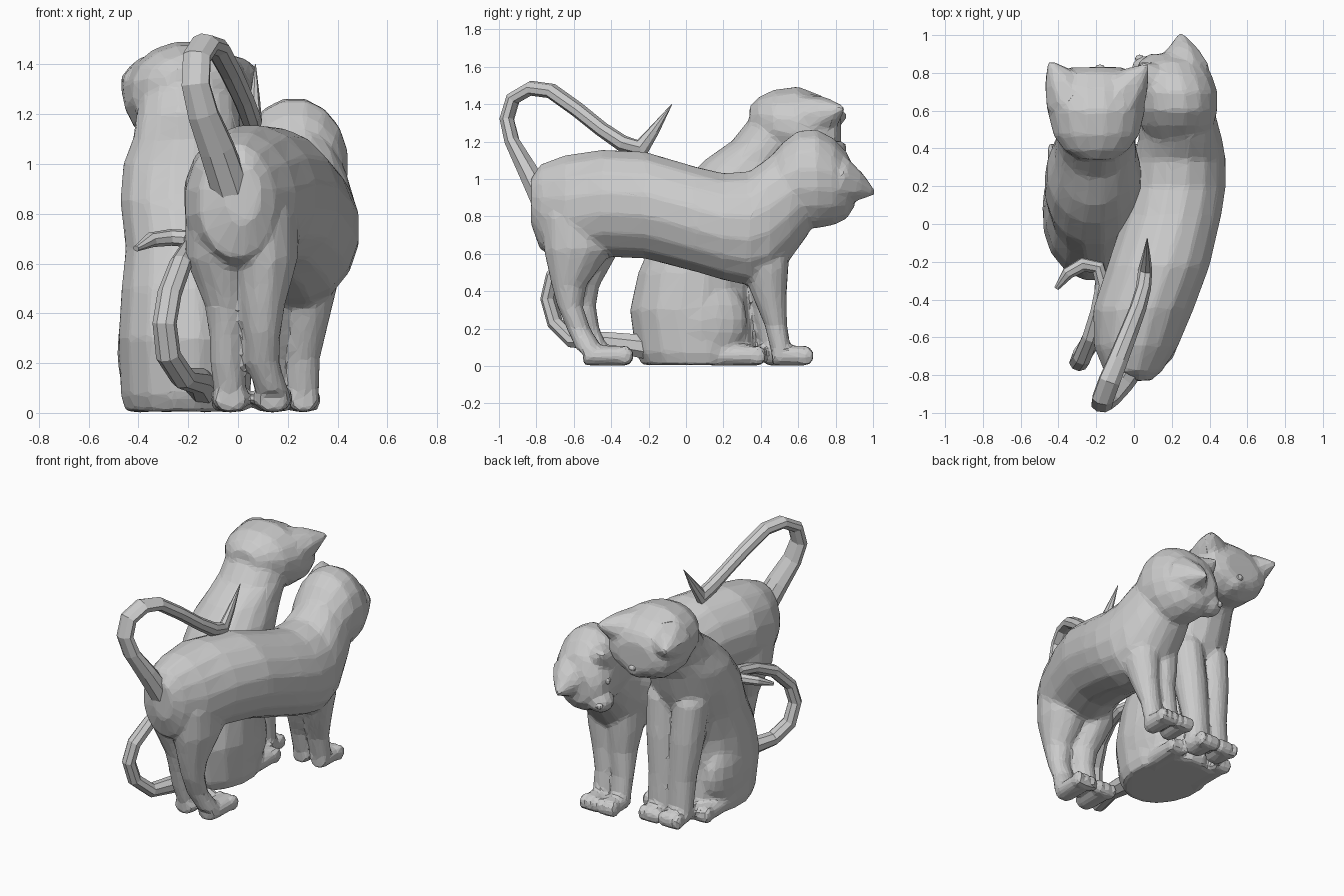
import bpy, bmesh, math
from mathutils import Vector, Matrix

X, Y, Z = Vector((1, 0, 0)), Vector((0, 1, 0)), Vector((0, 0, 1))


def make(name, bm):
    bmesh.ops.recalc_face_normals(bm, faces=bm.faces)
    me = bpy.data.meshes.new(name)
    bm.to_mesh(me)
    bm.free()
    ob = bpy.data.objects.new(name, me)
    bpy.context.collection.objects.link(ob)
    return ob


def skin(name, rings, n):
    """rings: (centre, u vector, v vector); bridged and capped"""
    bm = bmesh.new()
    loops = []
    for c, u, v in rings:
        loops.append([bm.verts.new(c + u * math.cos(2 * math.pi * (i + .5) / n)
                                   + v * math.sin(2 * math.pi * (i + .5) / n)) for i in range(n)])
    for a, b in zip(loops, loops[1:]):
        for i in range(n):
            j = (i + 1) % n
            bm.faces.new((a[i], a[j], b[j], b[i]))
    bm.faces.new(loops[0][::-1])
    bm.faces.new(loops[-1])
    return make(name, bm)


def loft(name, secs, u, v, n=16):
    """secs: (x, y, z, half width along u, half height along v)"""
    return skin(name, [(Vector(s[:3]), u * s[3], v * s[4]) for s in secs], n)


def tube(name, secs, n=8):
    """tube swept along a path with a twist-free frame"""
    pts = [Vector(s[:3]) for s in secs]
    rings, u, prev = [], None, None
    for i, s in enumerate(secs):
        t = (pts[min(i + 1, len(pts) - 1)] - pts[max(i - 1, 0)]).normalized()
        if u is None:
            u = (X - t * X.dot(t)).normalized()
        else:
            u = prev.rotation_difference(t) @ u
            u = (u - t * u.dot(t)).normalized()
        prev = t
        rings.append((pts[i], u * s[3], t.cross(u) * s[4]))
    return skin(name, rings, n)


def ball(name, c, r, seg=16):
    bm = bmesh.new()
    bmesh.ops.create_uvsphere(bm, u_segments=seg, v_segments=seg // 2 + 2, radius=1,
                              matrix=Matrix.Translation(c) @ Matrix.Diagonal((*r, 1)))
    return make(name, bm)


def paw(x, y0, y1, w=.065, h=.055):
    """foot block with three toes at its +y end"""
    out = [loft("foot", [(x, y0, h, w * .8, h * .95), (x, y0 + .05, h, w, h),
                         (x, y1 - .05, h, w * 1.05, h), (x, y1 - .02, h * .85, w * .9, h * .75)], X, Z, 12)]
    for k in (-1, 0, 1):
        out.append(ball("toe", (x + k * w * .68, y1 - .045, .055), (w * .4, .048, .054), 10))
    return out


def ear(base, tip, r=.13):
    b, t = Vector(base), Vector(tip)
    return tube("ear", [(*b, r, r * .95), (*b.lerp(t, .5), r * .62, r * .6), (*t, .012, .012)], 8)


def fuse(name, parts):
    """merge overlapping parts into one faceted skin"""
    bpy.ops.object.select_all(action='DESELECT')
    for p in parts:
        p.select_set(True)
    bpy.context.view_layer.objects.active = parts[0]
    bpy.ops.object.join()
    ob = parts[0]
    ob.name = name
    m = ob.modifiers.new("blend", 'REMESH')
    m.mode, m.voxel_size = 'VOXEL', .015
    m = ob.modifiers.new("soften", 'SMOOTH')
    m.factor, m.iterations = .5, 6
    m = ob.modifiers.new("facets", 'DECIMATE')
    m.ratio = .07
    bpy.ops.object.convert(target='MESH')
    ob.data.shade_flat()
    return ob


# ---- standing cat: torso and neck ----
parts = [loft("torso", [
    (.02, -.83, .88, .07, .12), (-.005, -.78, .85, .155, .23), (.01, -.65, .84, .225, .29),
    (.05, -.45, .87, .27, .29), (.13, -.22, .86, .275, .29), (.205, .05, .785, .262, .285),
    (.23, .20, .745, .26, .29), (.24, .34, .735, .25, .31), (.245, .45, .785, .225, .34),
    (.235, .56, .87, .205, .30), (.23, .66, .95, .17, .24)], X, Z),
    # head, ears and muzzle
    loft("head", [
        (.23, .44, .93, .15, .18), (.23, .52, .965, .195, .235), (.23, .60, 1.0, .214, .262),
        (.225, .70, 1.0, .22, .268), (.21, .79, .985, .205, .235), (.195, .86, .965, .17, .18),
        (.18, .90, .95, .10, .10)], X, Z),
    ear((.26, .82, .985), (.25, 1.01, .925), .15), ear((.10, .76, 1.12), (.03, .85, 1.19), .11),
    ball("muzzle", (.07, .81, .86), (.09, .085, .075), 12)]
# hind legs
for x, top, foot, d in ((-.045, -.075, -.03, .07), (.10, .105, .14, 0)):
    parts.append(loft("hind_leg", [
        (top, -.55, 1.0, .08, .12), (top, -.565, .80, .14, .21), (top, -.575 + d / 2, .62, .14, .19),
        (x, -.625 + d, .43, .09, .095), (x, -.62 + d, .32, .073, .07), (x, -.575 + d * .7, .20, .068, .065),
        (foot, -.51 + d * .4, .08, .068, .075)], X, Y, 12))
    parts += paw(foot, -.55, -.28, .075)
# front legs
for x, top in ((.13, .15), (.262, .295)):
    parts.append(loft("front_leg", [
        (top, .42, .85, .07, .09), (top, .42, .70, .115, .14), (top, .425, .52, .11, .125),
        (x + .02, .445, .38, .088, .095), (x, .48, .22, .07, .062), (x, .51, .07, .066, .055)], X, Y, 12))
    parts += paw(x, .46, .685)
fuse("standing_cat", parts)

# standing cat tail: loops up and over, tip flicks upward
tube("standing_cat_tail", [
    (-.03, -.77, .90, .08, .07), (-.085, -.855, 1.06, .075, .055), (-.14, -.93, 1.20, .065, .042),
    (-.17, -.958, 1.32, .06, .04), (-.165, -.925, 1.43, .06, .04), (-.13, -.83, 1.485, .06, .04),
    (-.085, -.72, 1.47, .055, .04), (-.03, -.58, 1.37, .05, .04), (.02, -.45, 1.265, .045, .04),
    (.05, -.34, 1.19, .04, .045), (.06, -.24, 1.16, .035, .055), (.066, -.17, 1.26, .022, .03),
    (.07, -.075, 1.40, .002, .002)])

# ---- sitting cat: torso and neck ----
parts = [loft("torso", [
    (-.21, .07, .005, .245, .31), (-.21, .06, .07, .265, .335), (-.21, .03, .30, .275, .335),
    (-.21, .05, .50, .262, .31), (-.21, .12, .66, .245, .31), (-.215, .20, .85, .262, .31),
    (-.215, .28, 1.0, .25, .28), (-.205, .36, 1.10, .22, .265), (-.20, .46, 1.20, .21, .22),
    (-.20, .52, 1.30, .205, .20), (-.20, .55, 1.40, .17, .16)], X, Y),
    # head, ears and muzzle
    loft("head", [
        (-.2, .34, 1.31, .09, .08), (-.2, .39, 1.32, .17, .12), (-.2, .47, 1.295, .23, .185),
        (-.2, .60, 1.275, .262, .222), (-.2, .72, 1.25, .255, .20), (-.2, .80, 1.24, .22, .145),
        (-.2, .83, 1.23, .13, .09)], X, Z),
    ear((-.345, .68, 1.31), (-.45, .86, 1.34), .145), ear((-.06, .68, 1.325), (.07, .845, 1.38), .145),
    ball("muzzle", (-.18, .75, 1.14), (.10, .085, .075), 12)]
# haunches, hind feet and front legs
for s in (-1, 1):
    parts.append(ball("haunch", (-.21 + s * .17, .08, .25), (.105, .25, .24)))
    parts += paw(-.21 + s * .18, .12, .43, .065)
    parts.append(loft("front_leg", [
        (-.21 + s * .09, .34, .95, .07, .09), (-.21 + s * .10, .38, .80, .11, .12),
        (-.21 + s * .09, .41, .55, .105, .11), (-.21 + s * .075, .44, .30, .09, .085),
        (-.21 + s * .075, .47, .06, .085, .065)], X, Y, 12))
    parts += paw(-.21 + s * .078, .42, .61, .075)
fuse("sitting_cat", parts)

# sitting cat tail: ring behind the body with a curled tip
tube("sitting_cat_tail", [
    (-.14, -.20, .10, .07, .07), (-.16, -.42, .13, .055, .055), (-.22, -.61, .14, .052, .045),
    (-.28, -.70, .23, .052, .042), (-.295, -.738, .36, .05, .04), (-.275, -.71, .48, .05, .04),
    (-.23, -.60, .60, .046, .04), (-.19, -.46, .665, .042, .036), (-.165, -.32, .69, .04, .034),
    (-.19, -.23, .70, .04, .034), (-.27, -.215, .705, .04, .033), (-.35, -.26, .695, .034, .03),
    (-.41, -.34, .66, .014, .012)])

# ---- eyes and noses ----
for name, c in (("standing_cat_eye", (.17, .865, .865)), ("standing_cat_eye", (.035, .80, 1.0)),
                ("sitting_cat_eye", (-.28, .79, 1.2)), ("sitting_cat_eye", (-.09, .79, 1.2))):
    ball(name, c, (.034, .028, .028), 10)
ball("standing_cat_nose", (.03, .875, .855), (.025, .022, .02), 8)
ball("sitting_cat_nose", (-.18, .825, 1.15), (.028, .02, .02), 8)
